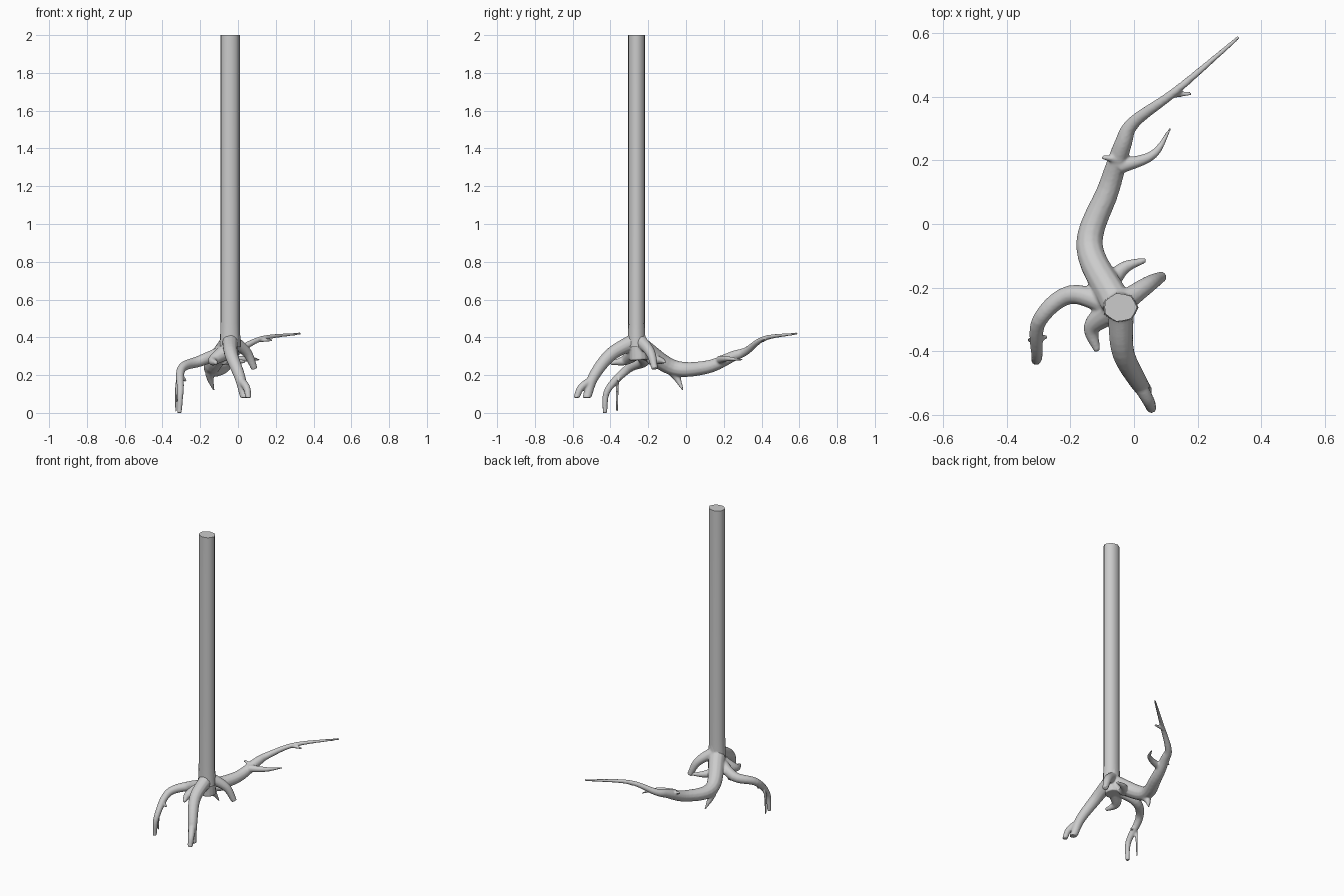
import bpy, bmesh, math
from mathutils import Vector

if "Cube" in bpy.data.objects:
    bpy.data.objects.remove(bpy.data.objects["Cube"])

def root(bm, r0, r1, *pts, flat=False, steps=6, sides=12):
    # Tapered tube swept along a Catmull-Rom curve; flat gives a level cut end
    P = [Vector(p) for p in pts]
    P = [2 * P[0] - P[1]] + P + [2 * P[-1] - P[-2]]
    path = []
    for a, b, c, d in zip(P, P[1:], P[2:], P[3:]):
        for s in range(steps):
            t = s / steps
            path.append(0.5 * (2 * b + (c - a) * t + (2 * a - 5 * b + 4 * c - d) * t * t
                               + (3 * b - a - 3 * c + d) * t ** 3))
    path.append(P[-2])
    last = len(path) - 1
    normal, rings = None, []
    for i, p in enumerate(path):
        d = (path[min(i + 1, last)] - path[max(i - 1, 0)]).normalized()
        if flat and i == last:
            d = Vector((0, 0, -1))
        normal = normal or d.orthogonal()
        normal = (normal - d * normal.dot(d)).normalized()
        side = d.cross(normal)
        r = r0 + (r1 - r0) * i / last
        angles = [2 * math.pi * k / sides for k in range(sides)]
        rings.append([bm.verts.new(p + r * (math.cos(a) * normal + math.sin(a) * side)) for a in angles])
    skin(bm, rings)
    bm.faces.new(rings[0][::-1])

def skin(bm, rings):
    for lo, hi in zip(rings, rings[1:]):
        for k in range(len(lo)):
            bm.faces.new((lo[k - 1], lo[k], hi[k], hi[k - 1]))
    bm.faces.new(rings[-1])

def add_object(name, bm):
    bmesh.ops.recalc_face_normals(bm, faces=bm.faces)
    me = bpy.data.meshes.new(name)
    bm.to_mesh(me)
    bm.free()
    ob = bpy.data.objects.new(name, me)
    bpy.context.collection.objects.link(ob)
    return ob

bm = bmesh.new()
# Long rear root, with its downward prong and side shoot
root(bm, .05, .006, (-.055, -.25, .36), (-.14, -.07, .24), (-.08, .11, .242), (-.035, .25, .3),
     (0, .32, .328), (.13, .417, .395), (.33, .588, .42))
root(bm, .038, .004, (-.14, -.08, .24), (-.148, -.05, .19), (-.128, -.015, .118))
root(bm, .024, .004, (-.045, .18, .28), (.06, .218, .287), (.115, .302, .28))
# Short right root and the small prong behind the trunk
root(bm, .036, .017, (-.04, -.25, .39), (.045, -.19, .322), (.088, -.165, .233))
root(bm, .032, .008, (-.08, -.19, .285), (-.03, -.137, .278), (.037, -.113, .27))
# Short front-left prong
root(bm, .044, .01, (-.07, -.27, .32), (-.132, -.325, .278), (-.115, -.4, .264))
# Front root and its fork
root(bm, .042, .023, (-.042, -.275, .38), (-.035, -.4, .307), (.01, -.49, .19), (.035, -.525, .08), flat=True)
root(bm, .023, .016, (.008, -.49, .18), (.045, -.555, .135), (.055, -.58, .08), flat=True)
# Left root and its thin fork
root(bm, .036, .012, (-.06, -.26, .33), (-.2, -.222, .275), (-.298, -.305, .235),
     (-.305, -.415, .12), (-.31, -.43, 0), flat=True)
root(bm, .012, .005, (-.305, -.36, .205), (-.325, -.364, .14), (-.33, -.365, .005), flat=True)
# Thorns
root(bm, .014, .007, (-.04, .2, .295), (-.1, .21, .305))
root(bm, .012, .006, (.11, .405, .385), (.18, .41, .385))
root(bm, .012, .007, (-.305, -.36, .2), (-.275, -.355, .168))
# Flared stump
root(bm, .042, .05, (-.042, -.262, .46), (-.045, -.25, .28))
# Fuse everything into one organic surface
roots = add_object("roots", bm)
fuse = roots.modifiers.new("fuse", 'REMESH')
fuse.mode = 'VOXEL'
fuse.voxel_size = 0.005
fuse.use_smooth_shade = True
soften = roots.modifiers.new("soften", 'SMOOTH')
soften.factor = 0.5
soften.iterations = 5

# Trunk: straight, slightly uneven pole with a small flare at the foot
bm = bmesh.new()
N = 14
rings = []
for z, s in ((.35, 1.08), (.41, 1.04), (.48, 1), (2, 1)):
    ring = []
    for k in range(N):
        a = 2 * math.pi * k / N
        w = s * (1 + .035 * (-1) ** k)
        ring.append(bm.verts.new((-.043 + .051 * w * math.cos(a), -.262 + .044 * w * math.sin(a), z)))
    rings.append(ring)
skin(bm, rings)
trunk = add_object("trunk", bm)
bpy.context.view_layer.objects.active = trunk
trunk.select_set(True)
bpy.ops.object.shade_smooth_by_angle(angle=math.radians(50))
